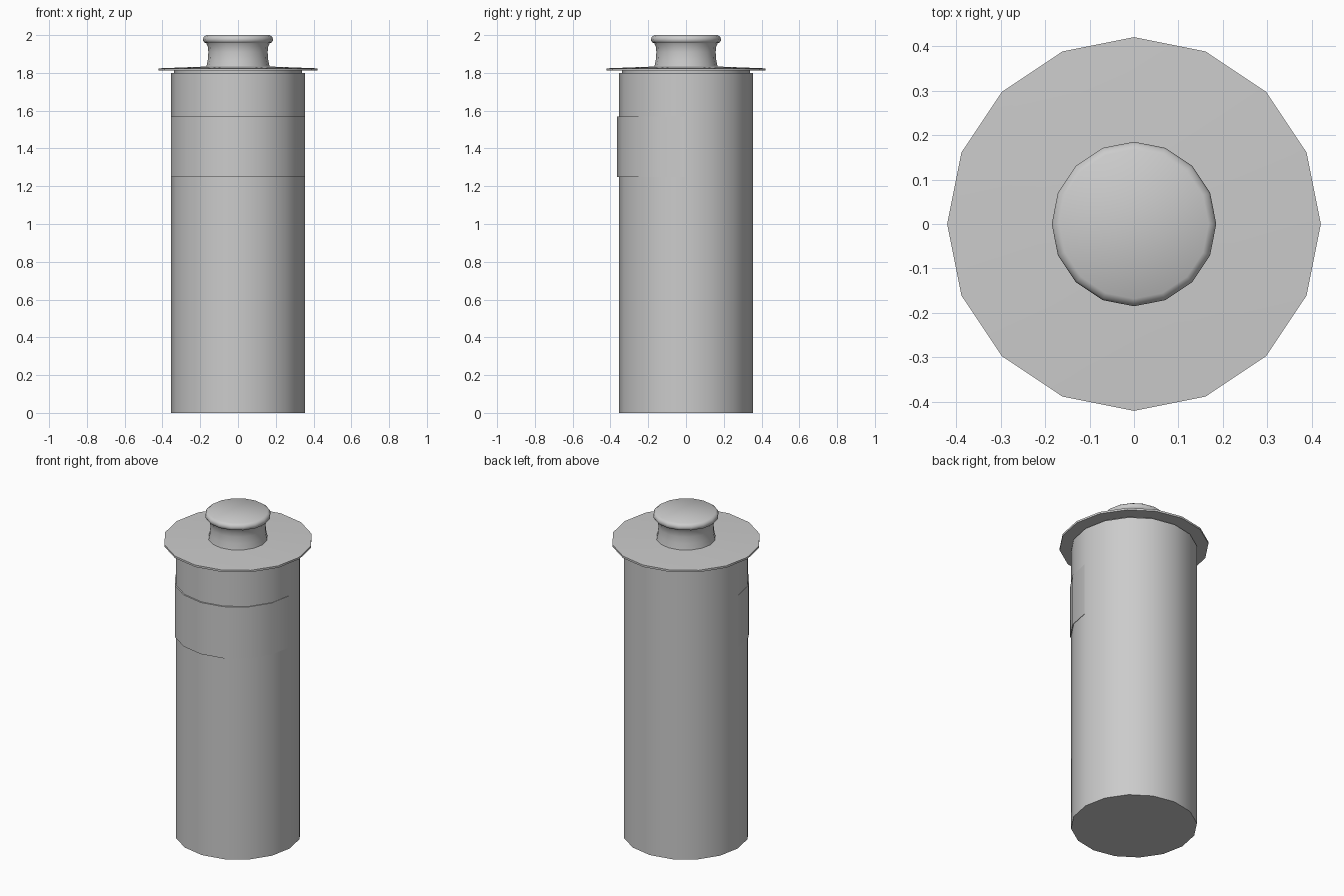
import bpy, bmesh, math

if "Cube" in bpy.data.objects:
    bpy.data.objects.remove(bpy.data.objects["Cube"])

grey = bpy.data.materials.new("plain grey")
grey.diffuse_color = (0.6, 0.6, 0.6, 1)
grey.use_nodes = True
grey.node_tree.nodes["Principled BSDF"].inputs["Base Color"].default_value = grey.diffuse_color


def lathe(name, profile, sides=16, start=0.0, sweep=360.0, y=0.0):
    """Revolve (radius, z) points about a vertical axis and close the ends."""
    bm = bmesh.new()
    full = sweep == 360.0
    count = sides if full else sides + 1
    rings = []
    for r, z in profile:
        ring = []
        for i in range(count):
            a = math.radians(start + sweep * i / sides)
            ring.append(bm.verts.new((r * math.cos(a), r * math.sin(a) + y, z)))
        rings.append(ring)
    for low, high in zip(rings, rings[1:]):
        for i in range(count if full else count - 1):
            j = (i + 1) % count
            bm.faces.new((low[i], low[j], high[j], high[i]))
    bm.faces.new(rings[0][::-1])
    bm.faces.new(rings[-1])
    bmesh.ops.recalc_face_normals(bm, faces=bm.faces)
    mesh = bpy.data.meshes.new(name)
    bm.to_mesh(mesh)
    bm.free()
    mesh.materials.append(grey)
    obj = bpy.data.objects.new(name, mesh)
    bpy.context.collection.objects.link(obj)
    bpy.ops.object.select_all(action="DESELECT")
    obj.select_set(True)
    bpy.context.view_layer.objects.active = obj
    bpy.ops.object.shade_smooth_by_angle(angle=math.radians(40))
    return obj


# Tall canister
lathe("canister_body", [(0.355, 0), (0.355, 1.8)])

# Thin label wrapped over the front half, fading into the sides
lathe("front_label", [(0.356, 1.25), (0.356, 1.57)], sides=8, start=180, sweep=180, y=-0.008)

# Plug under the lid, then the wide, slightly domed flange
lathe("lid_plug", [(0.338, 1.78), (0.338, 1.815)])
lathe("lid_flange", [(0.42, 1.812), (0.42, 1.824), (0.16, 1.834)])

# Waisted knob with a rounded rim
lathe("lid_knob", [
    (0.168, 1.83), (0.160, 1.87), (0.157, 1.91), (0.160, 1.94), (0.168, 1.957),
    (0.178, 1.961), (0.184, 1.97), (0.185, 1.98), (0.181, 1.991), (0.168, 2.0)])
